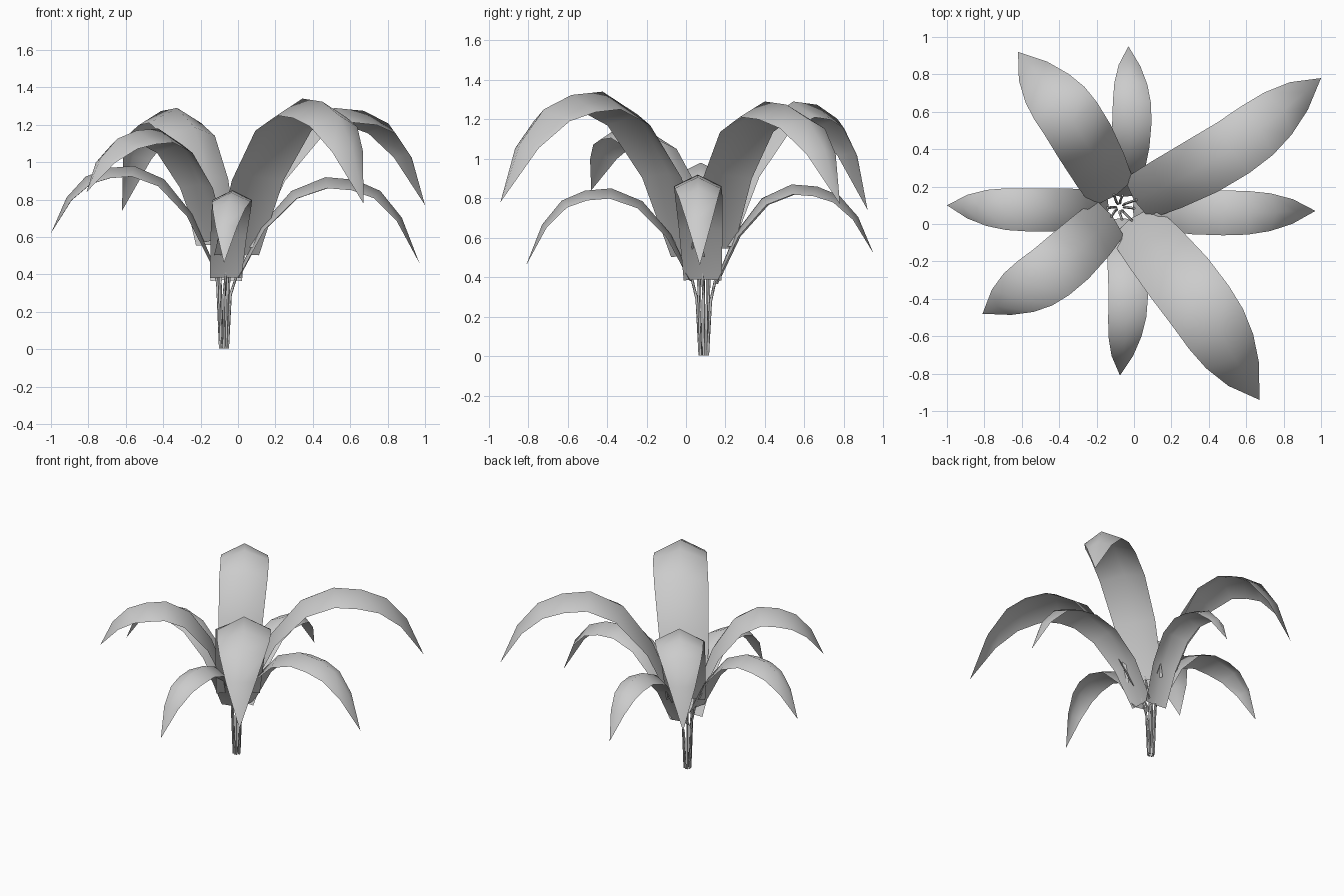
import bpy
import math
from mathutils import Vector

cube = bpy.data.objects.get("Cube")
if cube:
    bpy.data.objects.remove(cube, do_unlink=True)

grey = bpy.data.materials.new("leaf_grey")
grey.use_nodes = True
grey.diffuse_color = (0.6, 0.6, 0.6, 1)
grey.node_tree.nodes["Principled BSDF"].inputs["Base Color"].default_value = (0.6, 0.6, 0.6, 1)

CENTRE = Vector((-0.075, 0.09, 0))
UP = Vector((0, 0, 1))

# Shared leaf outline: reach along the leaf, rise to the crown, fall to the tip,
# width, and depth of the fold along the midrib
REACH = [0.065, 0.185, 0.345, 0.52, 0.67, 0.8, 0.91, 1]
RISE = [0, 0.5, 0.86, 1]
FALL = [0.03, 0.16, 0.47, 1]
WIDTH = [0.8, 0.92, 1, 1, 0.97, 0.84, 0.55, 0]
FOLD = [0.15, 0.28, 0.42, 0.5, 0.5, 0.5, 0.48, 0]

# name: tip x, y, z, base height, crown height, width, sideways bow
LEAVES = {
    "left": (0.97, 0.07, 0.46, 0.39, 0.92, 0.24, -0.02),
    "back_left": (1.0, 0.78, 0.77, 0.55, 1.29, 0.32, -0.06),
    "back": (-0.03, 0.95, 0.52, 0.37, 0.87, 0.21, -0.04),
    "back_right": (-0.62, 0.92, 0.74, 0.56, 1.29, 0.33, -0.04),
    "right": (-1.0, 0.10, 0.62, 0.47, 0.98, 0.23, 0.02),
    "front_right": (-0.81, -0.48, 0.84, 0.58, 1.18, 0.31, 0.05),
    "front": (-0.075, -0.81, 0.46, 0.385, 0.85, 0.21, 0.045),
    "front_left": (0.67, -0.94, 0.78, 0.51, 1.34, 0.37, 0.04),
}


def smooth(obj):
    obj.data.materials.append(grey)
    for poly in obj.data.polygons:
        poly.use_smooth = True


def make_leaf(name, ridge, side, width):
    """Arched blade with a raised midrib, blunt base and pointed tip."""
    verts, faces = [], []
    last = len(ridge) - 1
    for i, point in enumerate(ridge):
        if i == last:
            verts.append(point)
            break
        tangent = ridge[i + 1] - ridge[max(i - 1, 0)]
        normal = tangent.cross(side).normalized()
        half = width * WIDTH[i] / 2
        drop = normal * half * FOLD[i]
        verts += [point + side * half - drop, point, point - side * half - drop]
    for i in range(last - 1):
        a, b = 3 * i, 3 * i + 3
        faces += [(a, a + 1, b + 1, b), (a + 1, a + 2, b + 2, b + 1)]
    end = 3 * last
    faces += [(end - 3, end - 2, end), (end - 2, end - 1, end)]
    mesh = bpy.data.meshes.new(name)
    mesh.from_pydata([tuple(v) for v in verts], [], faces)
    obj = bpy.data.objects.new(name, mesh)
    bpy.context.collection.objects.link(obj)
    # Upper side of the blade faces the sky
    if mesh.polygons[6].normal.z < 0:
        mesh.flip_normals()
    smooth(obj)


def make_stem(name, path):
    """Thin four-sided stalk swept along a short path."""
    curve = bpy.data.curves.new(name, "CURVE")
    curve.dimensions = "3D"
    curve.bevel_depth = 0.007
    curve.bevel_resolution = 0
    curve.use_fill_caps = True
    spline = curve.splines.new("POLY")
    spline.points.add(len(path) - 1)
    for pt, co in zip(spline.points, path):
        pt.co = (*co, 1)
    obj = bpy.data.objects.new(name, curve)
    bpy.context.collection.objects.link(obj)
    bpy.ops.object.select_all(action="DESELECT")
    obj.select_set(True)
    bpy.context.view_layer.objects.active = obj
    bpy.ops.object.convert(target="MESH")
    smooth(bpy.context.object)


for name, (x, y, tip_z, base_z, crown, width, bow) in LEAVES.items():
    reach = Vector((x, y, 0)) - CENTRE
    heading = reach.normalized()
    side = UP.cross(heading)
    heights = [base_z + r * (crown - base_z) for r in RISE]
    heights += [crown - f * (crown - tip_z) for f in FALL]
    ridge = [CENTRE + reach * f + side * bow * math.sin(math.pi * f) + UP * z
             for f, z in zip(REACH, heights)]
    make_leaf(name + "_leaf", ridge, side, width)

    # Stalk from the ground to the inner side of the leaf base
    foot = CENTRE + heading * 0.02 + UP * 0.004
    bend = CENTRE + heading * 0.035 + UP * base_z * 0.75
    top = ridge[0].lerp(ridge[1], 0.12) - heading * 0.006
    make_stem(name + "_stem", [foot, bend, top])
